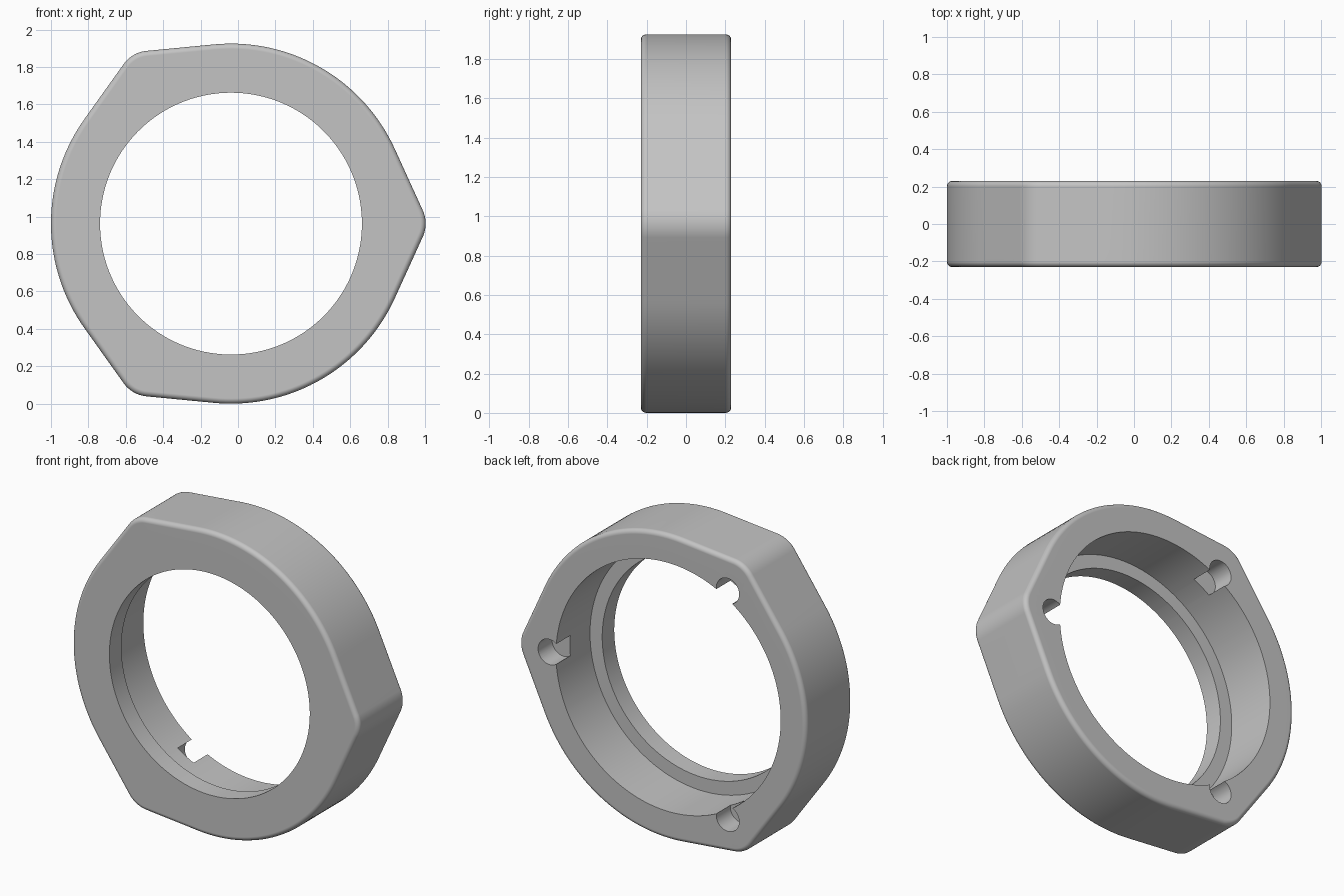
import bpy, bmesh, math
from mathutils import Matrix, Vector

cube = bpy.data.objects.get("Cube")
if cube:
    bpy.data.objects.remove(cube, do_unlink=True)

R = 0.9625                 # round body radius
FILLET = 0.17              # corner rounding
TANGENT = math.radians(24.5)
HALF = 0.23                # half of the depth
BEVEL = 0.028
BORE, LIP = 0.785, 0.70    # inner radii
LEDGE_Y = -0.11
CENTRE = Vector((-0.0375, 0, R))
THIRD = math.tau / 3

grey = bpy.data.materials.new("grey")
grey.use_nodes = True
colour = (0.55, 0.55, 0.55, 1)
grey.diffuse_color = colour
grey.node_tree.nodes["Principled BSDF"].inputs["Base Color"].default_value = colour


def polar(radius, angle):
    return Vector((radius * math.cos(angle), 0, radius * math.sin(angle)))


def outline(inset=0.0):
    """Circle with three tangent, rounded corners."""
    pts = []
    for k in range(3):
        mid = k * THIRD
        tip = polar((R - FILLET) / math.cos(TANGENT), mid)
        corner = [tip + polar(FILLET - inset, mid + TANGENT * (i / 6 - 1)) for i in range(13)]
        arc = [polar(R - inset, mid + TANGENT + (THIRD - 2 * TANGENT) * i / 36) for i in range(37)]
        before = polar(R - inset, mid - TANGENT)
        pts += [before.lerp(corner[0], i / 7) for i in range(1, 7)]
        pts += corner
        pts += [corner[-1].lerp(arc[0], i / 7) for i in range(1, 7)]
        pts += arc
    return pts


def circle(radius):
    return [p.normalized() * radius for p in outline()]


# Cross-section rings, running round the outside and back through the bore
rings = []
for side in (-1, 1):
    for i in range(7):
        t = math.pi / 2 * (i / 6 if side < 0 else 1 - i / 6)
        inset = BEVEL * (1 - math.sin(t))
        rings.append((outline(inset), side * (HALF - BEVEL + BEVEL * math.cos(t))))
rings += [(circle(BORE), HALF), (circle(BORE), LEDGE_Y),
          (circle(LIP), LEDGE_Y), (circle(LIP), -HALF)]

bm = bmesh.new()
loops = [[bm.verts.new(p + CENTRE + Vector((0, y, 0))) for p in pts] for pts, y in rings]
n = len(loops[0])
for a, b in zip(loops, loops[1:] + loops[:1]):
    for i in range(n):
        j = (i + 1) % n
        bm.faces.new((a[i], a[j], b[j], b[i]))
bmesh.ops.recalc_face_normals(bm, faces=bm.faces)
mesh = bpy.data.meshes.new("ring_body")
bm.to_mesh(mesh)
bm.free()
mesh.materials.append(grey)
body = bpy.data.objects.new("ring_body", mesh)
bpy.context.collection.objects.link(body)

# Blind round pockets behind each corner, breaking into the bore
bm = bmesh.new()
for k in range(3):
    pos = CENTRE + polar(0.83, k * THIRD) + Vector((0, HALF, 0))
    bmesh.ops.create_cone(bm, cap_ends=True, segments=40, radius1=0.08, radius2=0.08, depth=0.28,
                          matrix=Matrix.Translation(pos) @ Matrix.Rotation(math.pi / 2, 4, 'X'))
cut_mesh = bpy.data.meshes.new("pocket_cutter")
bm.to_mesh(cut_mesh)
bm.free()
cut_mesh.materials.append(grey)
cutter = bpy.data.objects.new("pocket_cutter", cut_mesh)
cutter.hide_render = True
bpy.context.collection.objects.link(cutter)

cut = body.modifiers.new("pockets", 'BOOLEAN')
cut.operation = 'DIFFERENCE'
cut.solver = 'EXACT'
cut.object = cutter
bpy.ops.object.select_all(action='DESELECT')
body.select_set(True)
bpy.context.view_layer.objects.active = body
bpy.ops.object.modifier_apply(modifier=cut.name)
bpy.data.objects.remove(cutter, do_unlink=True)

# Smooth curves, crisp machined edges
bpy.ops.object.shade_smooth_by_angle(angle=math.radians(30))
weighted = body.modifiers.new("even_shading", 'WEIGHTED_NORMAL')
weighted.keep_sharp = True
